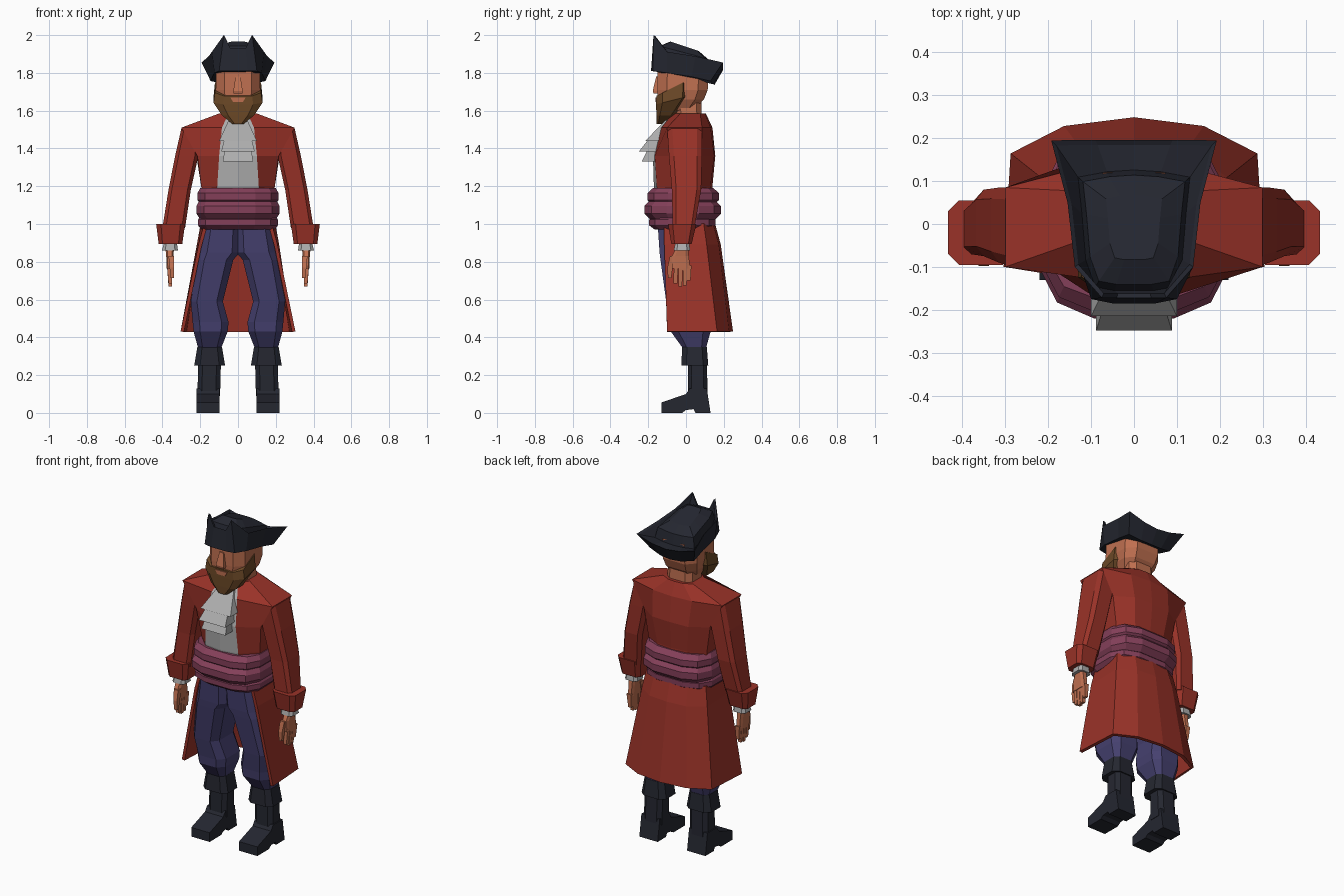
import bpy, bmesh, math

COLORS = {
    "black leather": (0.018, 0.02, 0.03), "red cloth": (0.32, 0.032, 0.021),
    "skin": (0.52, 0.16, 0.08), "blue trousers": (0.06, 0.052, 0.16),
    "mauve sash": (0.23, 0.05, 0.10), "white linen": (0.42, 0.42, 0.42),
    "brown hair": (0.15, 0.066, 0.02),
}
MATS = {}
for name, c in COLORS.items():
    MATS[name] = bpy.data.materials.new(name)
    MATS[name].diffuse_color = (*c, 1)


def loft(name, rings, mat, closed=True, side=1):
    """Skin a list of equal-length point rings, capping the ends when closed."""
    bm = bmesh.new()
    vs = [[bm.verts.new((x * side, y, z)) for x, y, z in r] for r in rings]
    n = len(rings[0])
    for a, b in zip(vs, vs[1:]):
        for i in range(n if closed else n - 1):
            j = (i + 1) % n
            bm.faces.new((a[i], a[j], b[j], b[i]))
    if closed:
        bm.faces.new(vs[0])
        bm.faces.new(vs[-1])
    bmesh.ops.recalc_face_normals(bm, faces=bm.faces)
    me = bpy.data.meshes.new(name)
    bm.to_mesh(me)
    bm.free()
    me.materials.append(MATS[mat])
    ob = bpy.data.objects.new(name, me)
    bpy.context.collection.objects.link(ob)
    return ob


def pair(name, rings, mat):
    for s, label in ((1, "left_"), (-1, "right_")):
        loft(label + name, rings, mat, side=s)


def ring(z, x0, x1, y0, y1, n=8, p=0.55, slope=0):
    """Rounded-box ring fitted exactly to the given extents."""
    f = lambda t: math.copysign(abs(t) ** p, t)
    pts = [(f(math.cos(a)), f(math.sin(a)))
           for a in ((i + 0.5) * 2 * math.pi / n for i in range(n))]
    mx, my = max(q[0] for q in pts), max(q[1] for q in pts)
    return [((x0 + x1) / 2 + u / mx * (x1 - x0) / 2,
             (y0 + y1) / 2 + v / my * (y1 - y0) / 2,
             z + slope * v / my * (y1 - y0) / 2) for u, v in pts]


def mirror(half, closed=True):
    """Front-to-back half outline completed across x = 0."""
    back = [(-x, y, z) for x, y, z in reversed(half) if x > 1e-6]
    return half + back


def flat(z, pts):
    return [(x, y, z) for x, y in pts]


# boots
foot = [(-.13, 0), (-.13, .055), (0, .1), (.02, .13), (.11, .13), (.13, 0),
        (.05, 0), (.04, .02), (0, .015), (-.02, 0)]
pair("boot_foot", [[(x, y, z) for y, z in foot] for x in (.098, .22)], "black leather")
pair("boot_shaft", [ring(.09, .095, .215, .01, .115), ring(.28, .09, .21, .01, .11)],
     "black leather")
pair("boot_cuff", [ring(.25, .068, .232, -.025, .118), ring(.35, .085, .215, -.02, .11)],
     "black leather")

# trousers
pair("trouser_leg", [
    ring(.34, .09, .21, -.015, .105), ring(.43, .055, .235, -.08, .13),
    ring(.48, .05, .24, -.085, .13), ring(.59, .08, .25, -.105, .11),
    ring(.81, .025, .215, -.135, .10), ring(.85, -.01, .205, -.14, .10),
    ring(1.0, -.01, .175, -.15, .10)], "blue trousers")

# coat skirt, open at the front
skirt = [mirror(flat(z, pts)) for z, pts in (
    (1.0, [(.17, -.115), (.19, .09), (.11, .135), (0, .145)]),
    (.89, [(.20, -.115), (.21, .105), (.12, .165), (0, .175)]),
    (.43, [(.295, -.10), (.28, .16), (.16, .22), (0, .24)]))]
ob = loft("coat_skirt", skirt, "red cloth", closed=False)
mod = ob.modifiers.new("thickness", "SOLIDIFY")
mod.thickness, mod.offset = .018, 0

# coat body with a shirt panel down the front
body = [mirror(flat(z, pts)) for z, pts in (
    (1.08, [(0, -.15), (.11, -.14), (.18, -.06), (.18, .06), (.1, .13), (0, .14)]),
    (1.20, [(0, -.17), (.11, -.155), (.195, -.07), (.195, .08), (.1, .13), (0, .14)]),
    (1.36, [(0, -.175), (.10, -.165), (.215, -.09), (.22, .085), (.12, .15), (0, .155)]),
    (1.51, [(0, -.135), (.085, -.13), (.30, -.10), (.30, .085), (.13, .13), (0, .14)]),
    (1.585, [(0, -.07), (.05, -.07), (.1, -.03), (.1, .075), (.05, .10), (0, .105)]))]
ob = loft("coat_body", body, "red cloth")
ob.data.materials.append(MATS["white linen"])
for f in ob.data.polygons:
    if abs(f.center.x) < .06 and f.center.y < -.05:
        f.material_index = 1

# cravat ruffles
def slab(z, w, y0, y1):
    return [(-w, y0, z), (w, y0, z), (w, y1, z), (-w, y1, z)]

for i, (a, b) in enumerate((
        (slab(1.57, .04, -.09, -.03), slab(1.44, .10, -.215, -.14)),
        (slab(1.46, .07, -.19, -.13), slab(1.385, .088, -.248, -.15)),
        (slab(1.40, .07, -.20, -.15), slab(1.33, .08, -.235, -.16)))):
    loft(f"cravat_ruffle_{i + 1}", [a, b], "white linen")

# sash: three wrapped folds
for i, (z0, z1, x, y0, y1) in enumerate((
        (.97, 1.045, .212, -.195, .155), (1.025, 1.125, .22, -.22, .185),
        (1.10, 1.19, .215, -.205, .175))):
    h = z1 - z0
    loft(f"sash_fold_{i + 1}", [
        ring(z0, -x + .02, x - .02, y0 + .03, y1 - .03, 12, .65),
        ring(z0 + h * .3, -x, x, y0, y1, 12, .65),
        ring(z0 + h * .7, -x, x, y0, y1, 12, .65),
        ring(z1, -x + .015, x - .015, y0 + .03, y1 - .03, 12, .65)], "mauve sash")

# arms, cuffs and hands
pair("sleeve", [
    ring(1.505, .20, .30, -.10, .085, p=.4), ring(1.36, .21, .333, -.09, .085, p=.4),
    ring(1.18, .25, .368, -.075, .08, p=.4), ring(.98, .28, .40, -.07, .045, p=.4)],
    "red cloth")
pair("coat_cuff", [ring(.895, .295, .42, -.078, .03, p=.45),
                   ring(1.0, .28, .433, -.095, .055, p=.45)], "red cloth")
pair("shirt_cuff", [ring(.86, .318, .402, -.065, .022), ring(.91, .325, .39, -.055, .015)],
     "white linen")
pair("palm", [ring(.88, .338, .385, -.05, .01), ring(.83, .342, .38, -.075, .015),
              ring(.765, .345, .378, -.075, .022)], "skin")
for i, (y, tip) in enumerate(((-.052, .685), (-.027, .67), (-.003, .675), (.018, .70))):
    pair(f"finger_{i + 1}", [ring(.78, .346, .376, y - .012, y + .011, 4),
                             ring(tip, .350, .368, y - .014, y + .006, 4)], "skin")
pair("thumb", [ring(.83, .340, .368, -.085, -.05, 4), ring(.77, .338, .362, -.098, -.07, 4),
               ring(.715, .34, .358, -.096, -.078, 4)], "skin")

# head
loft("neck", [ring(1.54, -.085, .085, -.05, .085), ring(1.68, -.08, .08, -.06, .08)], "skin")
loft("head", [
    ring(1.60, -.075, .075, -.13, .04), ring(1.66, -.108, .108, -.15, .095),
    ring(1.71, -.118, .118, -.152, .115), ring(1.83, -.115, .115, -.15, .12)], "skin")
loft("nose", [slab(1.69, .024, -.172, -.14), slab(1.705, .025, -.176, -.14),
              slab(1.78, .013, -.158, -.14)], "skin")
loft("beard", [
    ring(1.53, -.03, .03, -.155, -.11), ring(1.575, -.085, .085, -.157, -.06),
    ring(1.655, -.13, .13, -.158, .015, slope=.25),
    ring(1.722, -.122, .122, -.157, .018, slope=.5)], "brown hair")
loft("mouth", [slab(1.645, .026, -.162, -.155), slab(1.67, .04, -.162, -.155)], "skin")

# three-cornered hat
base = mirror([(0, -.185, 1.81), (.05, -.185, 1.81), (.10, -.175, 1.81), (.125, -.1, 1.80),
               (.135, .03, 1.78), (.145, .13, 1.757), (.07, .145, 1.74), (0, .15, 1.735)])
rim = mirror([(0, -.172, 1.93), (.04, -.172, 1.93), (.075, -.172, 2.0), (.138, -.1, 1.912),
              (.155, .05, 1.888), (.193, .195, 1.855), (.09, .196, 1.825), (0, .196, 1.815)])
lip = [(x * .94, y * .94, z - .006) for x, y, z in rim]
valley = [(x * .9, y * .84, 1.85 - .25 * y) for x, y, z in base]
crown = [(x * .82, y * .76, 1.905 - .2 * y) for x, y, z in base]
top = [(x * .45, y * .45, 1.938 - .15 * y) for x, y, z in base]
loft("hat", [base, rim, lip, valley, crown, top], "black leather")
